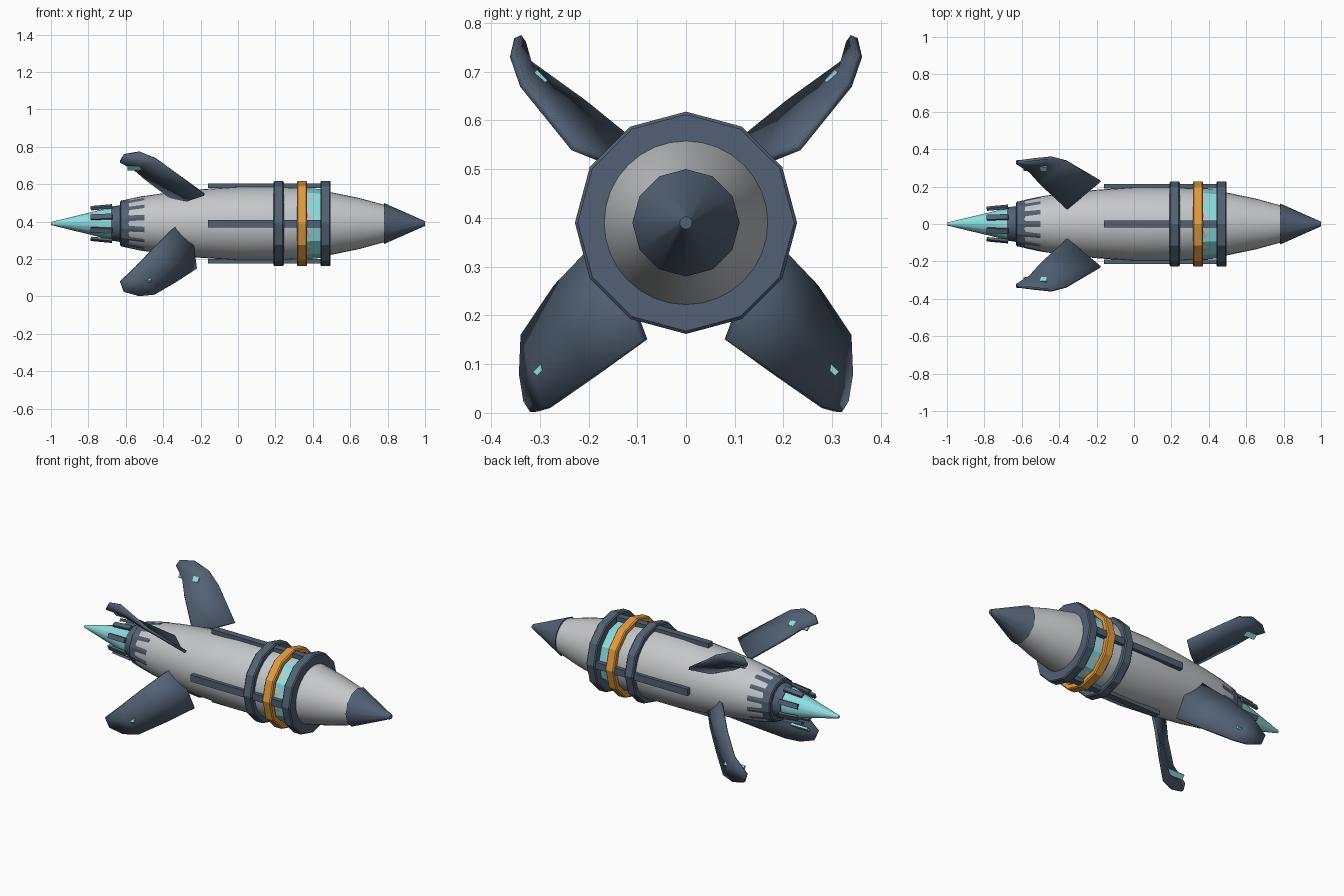
import bpy, bmesh, math
from mathutils import Matrix, Vector

cube = bpy.data.objects.get("Cube")
if cube:
    bpy.data.objects.remove(cube, do_unlink=True)

AXIS_Z = 0.39


def material(name, rgb):
    m = bpy.data.materials.new(name)
    m.use_nodes = True
    m.diffuse_color = (*rgb, 1)
    m.node_tree.nodes["Principled BSDF"].inputs["Base Color"].default_value = (*rgb, 1)
    return m


slate = material("slate blue", (0.085, 0.12, 0.175))
silver = material("silver grey", (0.56, 0.57, 0.59))
aqua = material("pale aqua", (0.27, 0.73, 0.74))
amber = material("amber", (0.75, 0.33, 0.05))


def finish(name, bm, mat, smooth=None):
    bmesh.ops.recalc_face_normals(bm, faces=bm.faces)
    mesh = bpy.data.meshes.new(name)
    bm.to_mesh(mesh)
    bm.free()
    mesh.materials.append(mat)
    ob = bpy.data.objects.new(name, mesh)
    bpy.context.collection.objects.link(ob)
    if smooth:
        bpy.ops.object.select_all(action="DESELECT")
        ob.select_set(True)
        bpy.context.view_layer.objects.active = ob
        bpy.ops.object.shade_smooth_by_angle(angle=math.radians(smooth))
    return ob


def lathe(name, profile, sides, mat, smooth=None, closed=False):
    """Revolve (x, radius) points about the long axis."""
    bm = bmesh.new()
    loops = []
    for x, r in profile:
        angles = [math.tau * i / sides for i in range(sides)]
        loops.append([bm.verts.new((x, r * math.sin(a), AXIS_Z + r * math.cos(a))) for a in angles])
    pairs = list(zip(loops, loops[1:]))
    if closed:
        pairs.append((loops[-1], loops[0]))
    else:
        bm.faces.new(loops[0])
        bm.faces.new(loops[-1])
    for a, b in pairs:
        for i in range(sides):
            j = (i + 1) % sides
            bm.faces.new((a[i], a[j], b[j], b[i]))
    return finish(name, bm, mat, smooth)


def ring(name, x, inner, outer, mat):
    h, c = 0.0275, 0.006
    lathe(name, [(x - h, inner), (x - h, outer - c), (x - h + c, outer),
                 (x + h - c, outer), (x + h, outer - c), (x + h, inner)], 12, mat, closed=True)


def bar(name, x, radius, angle, size, mat, pitch=0):
    """Box set at a distance from the long axis; size is length, width, height."""
    bm = bmesh.new()
    bmesh.ops.create_cube(bm, size=1)
    bm.transform(Matrix.Translation((0, 0, AXIS_Z)) @ Matrix.Rotation(angle, 4, "X")
                 @ Matrix.Translation((x, 0, radius)) @ Matrix.Rotation(pitch, 4, "Y")
                 @ Matrix.Diagonal((*size, 1)))
    finish(name, bm, mat)


# Hull, nose and tail
lathe("hull", [(-0.62, 0.115), (-0.58, 0.13), (-0.5, 0.147), (-0.4, 0.162), (-0.2, 0.183),
               (0, 0.197), (0.2, 0.197), (0.35, 0.19), (0.5, 0.167), (0.65, 0.136),
               (0.8, 0.095)], 32, silver, 40)
lathe("nose_cone", [(0.78, 0.11), (0.99, 0.017), (1.0, 0.013)], 12, slate, 35)
lathe("glow_band", [(0.36, 0.192), (0.44, 0.184)], 12, aqua)
lathe("tail_collar", [(-0.63, 0.115), (-0.625, 0.122), (-0.585, 0.131), (-0.5, 0.149)], 14, slate)
lathe("nozzle", [(-0.68, 0.09), (-0.62, 0.1)], 14, slate, 35)
lathe("exhaust_flame", [(-1.0, 0.008), (-0.675, 0.088)], 14, aqua, 35)
for i in range(8):
    bar(f"nozzle_vane_{i}", -0.73, 0.094, math.tau * (i + 0.5) / 8, (0.115, 0.028, 0.014),
        slate, -0.1)

# Rings and the rails that carry them
ring("rear_ring", 0.2175, 0.18, 0.228, slate)
ring("middle_ring", 0.3425, 0.2, 0.228, amber)
ring("front_ring", 0.4675, 0.15, 0.228, slate)
for i in range(4):
    bar(f"rail_{i}", 0.16, 0.202, math.tau * i / 4, (0.64, 0.04, 0.026), slate)

# Fins: rows run root to tip, each from leading to trailing edge
UPPER = [[(-0.18, 0.23, 0.545), (-0.27, 0.155, 0.515), (-0.36, 0.08, 0.53)],
         [(-0.36, 0.335, 0.675), (-0.43, 0.275, 0.645), (-0.5, 0.21, 0.635)],
         [(-0.44, 0.355, 0.735), (-0.5, 0.32, 0.705), (-0.56, 0.28, 0.685)],
         [(-0.53, 0.345, 0.772), (-0.61, 0.335, 0.757), (-0.632, 0.328, 0.72)]]
LOWER = [[(-0.225, 0.085, 0.15), (-0.24, 0.13, 0.27), (-0.34, 0.16, 0.37)],
         [(-0.34, 0.19, 0.075), (-0.38, 0.235, 0.165), (-0.45, 0.265, 0.26)],
         [(-0.45, 0.285, 0.01), (-0.5, 0.31, 0.08), (-0.545, 0.332, 0.16)],
         [(-0.53, 0.312, 0.002), (-0.61, 0.326, 0.025), (-0.63, 0.335, 0.08)]]


def fin(name, rows, side):
    bm = bmesh.new()
    grid = [[bm.verts.new((x, side * y, z)) for x, y, z in row] for row in rows]
    for a, b in zip(grid, grid[1:]):
        for i in range(len(a) - 1):
            bm.faces.new((a[i], a[i + 1], b[i + 1], b[i]))
    ob = finish(name, bm, slate, 40)
    mod = ob.modifiers.new("thickness", "SOLIDIFY")
    mod.thickness = 0.016
    mod.offset = 0


for side, label in ((1, "back"), (-1, "front")):
    fin(f"upper_fin_{label}", UPPER, side)
    fin(f"lower_fin_{label}", LOWER, side)
    for level, tilt in (("upper", 45), ("lower", 135)):
        bar(f"{level}_fin_light_{label}", -0.528, 0.423, -side * math.radians(tilt),
            (0.125, 0.012, 0.03), aqua)
